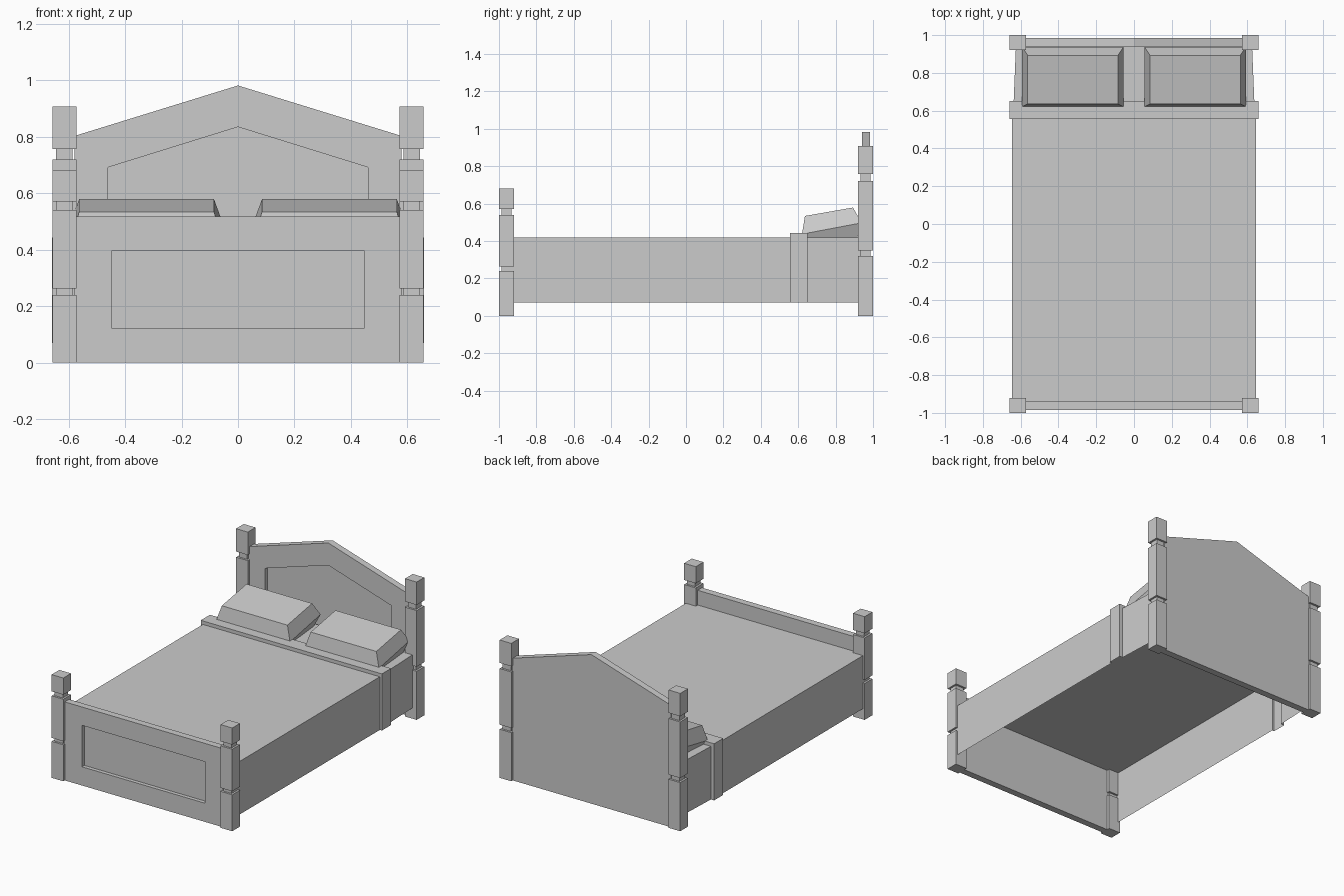
import bpy
from mathutils import Vector

if "Cube" in bpy.data.objects:
    bpy.data.objects.remove(bpy.data.objects["Cube"])


def make(name, verts, faces):
    me = bpy.data.meshes.new(name)
    me.from_pydata([tuple(v) for v in verts], [], faces)
    me.update()
    ob = bpy.data.objects.new(name, me)
    bpy.context.collection.objects.link(ob)
    return ob


def loft(name, rings, closed=True, caps=True):
    """Bridge a list of equal-length rings of points."""
    n = len(rings[0])
    verts = [p for r in rings for p in r]
    faces = []
    for k in range(len(rings) - 1):
        for i in range(n if closed else n - 1):
            j = (i + 1) % n
            faces.append((k * n + i, k * n + j, (k + 1) * n + j, (k + 1) * n + i))
    if caps:
        faces.append(tuple(reversed(range(n))))
        faces.append(tuple(range(len(verts) - n, len(verts))))
    return make(name, verts, faces)


def rect(x0, x1, y0, y1, z):
    return [(x0, y0, z), (x1, y0, z), (x1, y1, z), (x0, y1, z)]


# Square posts with narrow necks
def post(name, side, y0, necks, top):
    xa, xb = sorted((side * 0.573, side * 0.658))
    g = 0.013
    levels = [(0, 0)]
    for a, b in necks:
        levels += [(a, 0), (a, g), (b, g), (b, 0)]
    levels.append((top, 0))
    loft(name, [rect(xa + d, xb - d, y0 + d, y0 + 0.08 - d, z) for z, d in levels])


for side, label in ((-1, "left"), (1, "right")):
    post("foot_post_" + label, side, -1.0, [(0.24, 0.263), (0.54, 0.57)], 0.68)
    post("head_post_" + label, side, 0.92, [(0.32, 0.35), (0.72, 0.757)], 0.908)


# Boards with a recessed panel on the front face
def board(name, outer, inner, y_back, y_front, depth):
    def ring(pts, y):
        return [(x, y, z) for x, z in pts]
    loft(name, [ring(outer, y_back)[::1], ring(outer, y_front),
                ring(inner, y_front), ring(inner, y_front + depth)])


board("headboard",
      [(-0.58, 0), (0.58, 0), (0.58, 0.803), (0, 0.982), (-0.58, 0.803)],
      [(-0.46, 0.125), (0.46, 0.125), (0.46, 0.692), (0, 0.835), (-0.46, 0.692)],
      0.985, 0.94, 0.025)
board("footboard",
      [(-0.58, 0), (0.58, 0), (0.58, 0.517), (-0.58, 0.517)],
      [(-0.448, 0.123), (0.448, 0.123), (0.448, 0.396), (-0.448, 0.396)],
      -0.94, -0.985, 0.025)

# Open-bottomed blanket shell with the raised folded band near the head
stations = [(-0.945, 0.645, 0.42), (0.555, 0.645, 0.42), (0.555, 0.66, 0.443),
            (0.65, 0.66, 0.443), (0.65, 0.637, 0.42), (0.945, 0.625, 0.42)]
loft("blanket", [[(w, y, 0.07), (w, y, h), (-w, y, h), (-w, y, 0.07)]
                 for y, w, h in stations], closed=False, caps=False)

# Tilted pillows: wide middle ring, smaller top and bottom faces
def pillow(name, side):
    def ring(x0, x1, front, back):
        xa, xb = sorted((side * x0, side * x1))
        return [(xa, *front), (xb, *front), (xb, *back), (xa, *back)]
    loft(name, [ring(0.09, 0.56, (0.66, 0.36), (0.915, 0.415)),
                ring(0.055, 0.593, (0.62, 0.437), (0.938, 0.497)),
                ring(0.085, 0.563, (0.636, 0.534), (0.893, 0.579))])


pillow("pillow_left", -1)
pillow("pillow_right", 1)
